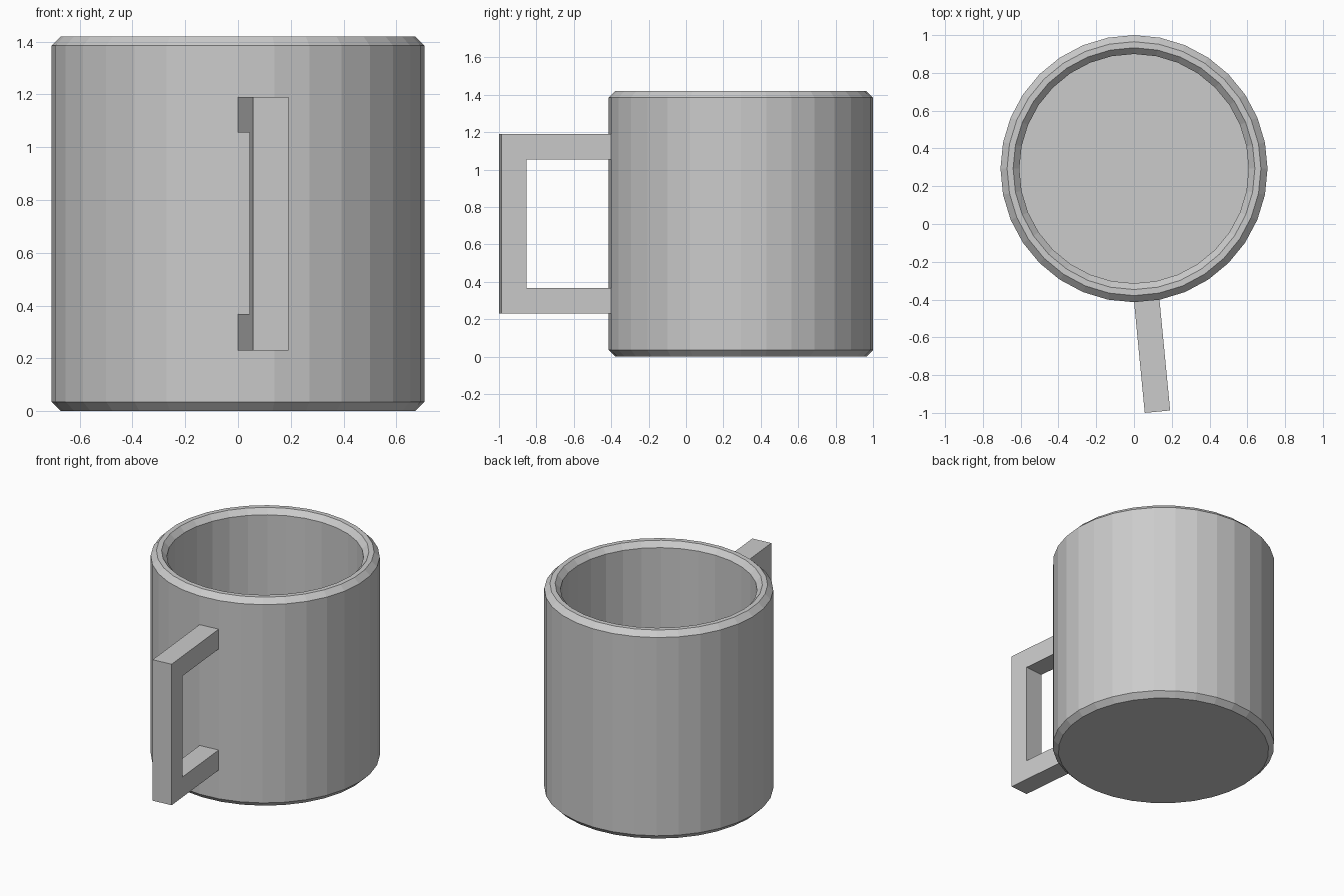
import bpy, bmesh, math
from mathutils import Vector

if "Cube" in bpy.data.objects:
    bpy.data.objects.remove(bpy.data.objects["Cube"])

SIDES = 32
CENTRE = Vector((0, 0.293, 0))


def finish(name, bm):
    bmesh.ops.recalc_face_normals(bm, faces=bm.faces[:])
    mesh = bpy.data.meshes.new(name)
    bm.to_mesh(mesh)
    bm.free()
    obj = bpy.data.objects.new(name, mesh)
    bpy.context.collection.objects.link(obj)
    return obj


# Cup: chamfered wall profile (radius, z) turned around the vertical axis
profile = [(0.672, 0), (0.707, 0.035), (0.707, 1.385), (0.672, 1.42),
           (0.64, 1.42), (0.607, 1.385), (0.607, 0.1)]
bm = bmesh.new()
rings = []
for r, z in profile:
    angles = [2 * math.pi * i / SIDES for i in range(SIDES)]
    rings.append([bm.verts.new(CENTRE + Vector((r * math.cos(a), r * math.sin(a), z)))
                  for a in angles])
for low, high in zip(rings, rings[1:]):
    for i in range(SIDES):
        j = (i + 1) % SIDES
        bm.faces.new((low[i], low[j], high[j], high[i]))
bm.faces.new(rings[0][::-1])   # underside
bm.faces.new(rings[-1])        # inner floor
finish("cup", bm)

# Handle: square-section C, slightly turned, with its ends sunk into the wall
corner = Vector((0.057, -1.0, 0))
turn = math.radians(5.5)
inward = Vector((-math.sin(turn), math.cos(turn), 0))
across = Vector((math.cos(turn), math.sin(turn), 0))
reach, bar = 0.625, 0.135
outline = [(0, 0.23), (reach, 0.23), (reach, 0.367), (bar, 0.367),
           (bar, 1.055), (reach, 1.055), (reach, 1.19), (0, 1.19)]
bm = bmesh.new()
face = bm.faces.new([bm.verts.new(corner + inward * d + Vector((0, 0, z)))
                     for d, z in outline])
new = bmesh.ops.extrude_face_region(bm, geom=[face])["geom"]
bmesh.ops.translate(bm, vec=across * bar,
                    verts=[v for v in new if isinstance(v, bmesh.types.BMVert)])
finish("handle", bm)
